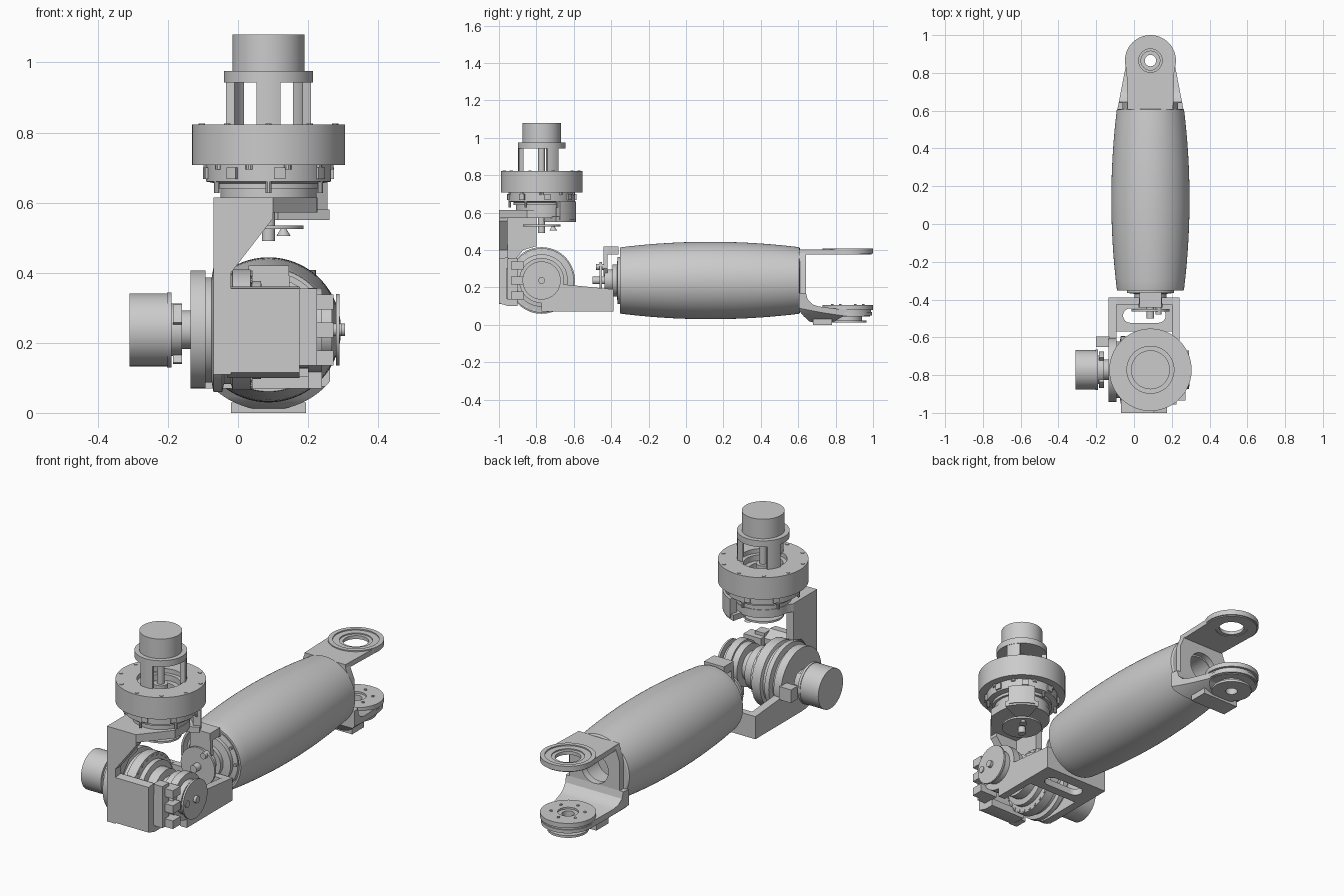
import bpy, bmesh
from math import sin, cos, pi, radians
from mathutils import Vector

if "Cube" in bpy.data.objects:
    bpy.data.objects.remove(bpy.data.objects["Cube"])

CX, CY, CZ = 0.087, -0.772, 0.237      # shoulder / elbow / forearm axis positions


def place(axis, u, v, w):
    return {'x': (w, u, v), 'y': (u, w, v), 'z': (u, v, w)}[axis]


def finish(name, bm):
    bmesh.ops.remove_doubles(bm, verts=bm.verts, dist=1e-5)
    bmesh.ops.recalc_face_normals(bm, faces=bm.faces)
    me = bpy.data.meshes.new(name)
    bm.to_mesh(me)
    bm.free()
    ob = bpy.data.objects.new(name, me)
    bpy.context.collection.objects.link(ob)
    return ob


def lathe(name, axis, c, prof, n=72):
    """Revolve a closed (radius, height) profile; radius 0 closes on the axis."""
    bm = bmesh.new()
    rings = [[bm.verts.new(place(axis, c[0] + r * cos(2 * pi * i / n), c[1] + r * sin(2 * pi * i / n), h))
              for i in range(n if r > 0 else 1)] for r, h in prof]
    for a, b in zip(rings, rings[1:] + rings[:1]):
        for i in range(n):
            f = [a[i % len(a)], a[(i + 1) % len(a)], b[(i + 1) % len(b)], b[i % len(b)]]
            f = list(dict.fromkeys(f))
            if len(f) > 2:
                bm.faces.new(f)
    return finish(name, bm)


def cyl(name, axis, c, r, lo, hi, n=64, hole=0):
    return lathe(name, axis, c, [(hole, lo), (r, lo), (r, hi), (hole, hi)], n)


def plate(name, axis, loops, lo, hi):
    """Extrude 2D outlines (first is outer, the rest are holes) along an axis."""
    cu = bpy.data.curves.new(name, 'CURVE')
    cu.dimensions, cu.fill_mode, cu.extrude = '2D', 'BOTH', (hi - lo) / 2
    for pts in loops:
        s = cu.splines.new('POLY')
        s.points.add(len(pts) - 1)
        for p, (u, v) in zip(s.points, pts):
            p.co = (u, v, 0, 1)
        s.use_cyclic_u = True
    tmp = bpy.data.objects.new(name, cu)
    bpy.context.collection.objects.link(tmp)
    me = bpy.data.meshes.new_from_object(tmp.evaluated_get(bpy.context.evaluated_depsgraph_get()))
    bm = bmesh.new()
    bm.from_mesh(me)
    for v in bm.verts:
        v.co = Vector(place(axis, v.co.x, v.co.y, v.co.z + (lo + hi) / 2))
    bpy.data.objects.remove(tmp)
    return finish(name, bm)


def box(name, x0, x1, y0, y1, z0, z1):
    return plate(name, 'z', [[(x0, y0), (x1, y0), (x1, y1), (x0, y1)]], z0, z1)


def arc(c, r, a0, a1, n=32):
    return [(c[0] + r * cos(radians(a0 + (a1 - a0) * i / n)),
             c[1] + r * sin(radians(a0 + (a1 - a0) * i / n))) for i in range(n + 1)]


def sector(c, r0, r1, a, half, n=10):
    return arc(c, r1, a - half, a + half, n) + arc(c, r0, a + half, a - half, n)


def circle(c, r, n=48):
    return arc(c, r, 0, 360, n)[:-1]


def bolts(name, axis, c, R, r, lo, hi, count, start=0):
    for i in range(count):
        a = radians(start + 360 * i / count)
        cyl(name, axis, (c[0] + R * cos(a), c[1] + R * sin(a)), r, lo, hi, 10)


def trim(ob, cutter, op='INTERSECT'):
    m = ob.modifiers.new('trim', 'BOOLEAN')
    m.object, m.operation, m.solver = cutter, op, 'EXACT'
    bpy.context.view_layer.objects.active = ob
    bpy.ops.object.modifier_apply(modifier=m.name)
    bpy.data.objects.remove(cutter)


# --- shoulder actuator (vertical axis) ---
S = (CX, CY)
cyl('shoulder_motor', 'z', S, 0.103, 0.97, 1.08)
cyl('motor_flange', 'z', S, 0.127, 0.943, 0.976)
for a in (-90, 30, 150):
    plate('cage_post', 'z', [sector(S, 0.1, 0.125, a, 16)], 0.815, 0.95)
lathe('shoulder_housing', 'z', S, [(0, 0.707), (0.218, 0.707), (0.218, 0.823), (0.115, 0.823),
      (0.115, 0.8), (0.095, 0.8), (0.095, 0.77), (0.07, 0.77), (0.07, 0.735), (0, 0.735)], 96)
bolts('housing_bolt', 'z', S, 0.2, 0.009, 0.82, 0.826, 10, 18)
cyl('motor_shaft', 'z', S, 0.018, 0.73, 0.95, 20)
cyl('shaft_coupling', 'z', S, 0.035, 0.73, 0.8, 24)
lathe('output_ring', 'z', S, [(0, 0.64), (0.15, 0.64), (0.15, 0.655), (0.178, 0.66), (0.178, 0.71), (0, 0.71)])
cyl('output_hub', 'z', S, 0.137, 0.61, 0.643)
for i in range(8):
    plate('clamp_tab', 'z', [sector(S, 0.16, 0.187, i * 45 + 10, 5, 3)], 0.668, 0.7)
bolts('clamp_bolt', 'z', S, 0.175, 0.011, 0.694, 0.709, 10)
bolts('lower_bolt', 'z', S, 0.17, 0.008, 0.628, 0.66, 6, 30)
# encoder hanging under the shoulder
plate('encoder_arm', 'z', [sector(S, 0.155, 0.195, 50, 20)], 0.56, 0.66)
plate('encoder_bridge', 'z', [sector(S, 0.03, 0.19, 50, 26)], 0.55, 0.58)
cyl('encoder_disc', 'z', S, 0.1, 0.525, 0.535)
cyl('encoder_shaft', 'z', S, 0.019, 0.49, 0.62, 20)
lathe('encoder_knob', 'z', (0.13, -0.71), [(0, 0.505), (0.02, 0.505), (0.008, 0.525), (0, 0.525)], 16)

# --- shoulder bracket ---
plate('bracket_top', 'z', [[(-0.07, -1), (0.1, -1), (0.225, -0.85)] + arc(S, 0.14, 0, 180, 24)
      + [(-0.07, -0.8)]], 0.572, 0.615)
plate('bracket_front', 'y', [[(-0.07, 0.615), (0.1, 0.615), (0.1, 0.555), (-0.02, 0.4), (-0.02, 0.11),
      (-0.07, 0.11)]], -1, -0.955)
plate('bracket_gusset', 'x', [[(-1, 0.11), (-1, 0.6), (-0.8, 0.6), (-0.8, 0.42), (-0.87, 0.4), (-0.92, 0.34),
      (-0.93, 0.11)]], -0.07, -0.03)
plate('bracket_block', 'x', [[(-1, 0.115), (-1, 0.355), (-0.955, 0.36), (-0.9, 0.33), (-0.9, 0.3), (-0.96, 0.3),
      (-0.96, 0.14), (-0.9, 0.14), (-0.9, 0.1), (-0.95, 0.1)]], -0.03, 0.175)

# --- elbow actuator (sideways axis) ---
E = (CY, CZ)
cyl('elbow_motor', 'x', E, 0.104, -0.309, -0.2)
cyl('elbow_motor_flange', 'x', E, 0.107, -0.203, -0.19)
plate('elbow_motor_mount', 'x', [circle(E, 0.075)], -0.19, -0.16)
for a in (-90, 30, 150):
    plate('elbow_motor_lug', 'x', [sector(E, 0.06, 0.098, a, 18)], -0.186, -0.16)
cyl('elbow_motor_neck', 'x', E, 0.055, -0.165, -0.13)
box('elbow_motor_stay', -0.2, -0.13, -0.65, -0.595, 0.2, 0.27)
lathe('elbow_drum', 'x', E, [(0, -0.095), (0.15, -0.095), (0.15, -0.075), (0.178, -0.07), (0.178, -0.045),
      (0.155, -0.04), (0.155, -0.02), (0.172, -0.015), (0.172, 0.035), (0.14, 0.04), (0.14, 0.065),
      (0.11, 0.07), (0.11, 0.12), (0.075, 0.125), (0.075, 0.16), (0.11, 0.165), (0.11, 0.2), (0, 0.2)])
bolts('drum_bolt', 'x', E, 0.162, 0.008, 0.03, 0.041, 24)

# --- elbow fork: two round-ended side plates, floor with slot and end wall ---
def fork_side(r):
    return [(-0.39, 0.07), (-0.39, 0.19)] + [p for p in arc(E, r, -10, 270, 60)
                                             if p[1] > 0.07 and (p[0] < -0.62 or p[1] > 0.19)] + [(CY, 0.07)]


plate('fork_side_left', 'x', [fork_side(0.17)], -0.136, -0.093)
plate('fork_side_right', 'x', [fork_side(0.12)], 0.2, 0.24)
slot = arc((-0.02, -0.485), 0.038, 90, 270, 12) + arc((0.13, -0.485), 0.038, -90, 90, 12)
plate('fork_floor', 'z', [[(-0.136, -0.39), (0.24, -0.39), (0.24, -0.6), (0.2, -0.57), (-0.093, -0.57),
      (-0.136, -0.6)], slot], 0.07, 0.105)
box('fork_end_wall', -0.136, 0.24, -0.425, -0.388, 0.07, 0.19)
# elbow encoder
cyl('elbow_encoder_hub', 'x', E, 0.088, 0.235, 0.268)
cyl('elbow_encoder_disc', 'x', E, 0.102, 0.28, 0.29)
cyl('elbow_encoder_shaft', 'x', E, 0.018, 0.2, 0.305, 20)
cyl('elbow_encoder_pin', 'x', (CY - 0.07, CZ), 0.018, 0.26, 0.295, 16)
for z in (0.16, 0.24, 0.32):
    box('elbow_encoder_prong', 0.17, 0.272, -0.935, -0.87, z - 0.025, z + 0.018)
box('elbow_encoder_mount', 0.17, 0.225, -0.955, -0.9, 0.135, 0.355)

# --- forearm barrel: bulged shell with recessed rear end ---
F = (CX, CZ)
outer = []
for i in range(21):
    t = i / 20
    outer.append((0.178 + 0.029 * (1 - (2 * t - 1) ** 2), -0.345 + 0.95 * t))
lathe('forearm_barrel', 'y', F, [(0, -0.3), (0.165, -0.3), (0.165, -0.352), (0.176, -0.352)] + outer
      + [(0.17, 0.61), (0.085, 0.61), (0.085, 0.5), (0, 0.5)], 96)
lathe('forearm_rear_ring', 'y', F, [(0, -0.29), (0.15, -0.29), (0.15, -0.34), (0.125, -0.345), (0.125, -0.365),
      (0.085, -0.37), (0.085, -0.392), (0, -0.392)])
bolts('rear_ring_bolt', 'y', F, 0.14, 0.008, -0.352, -0.33, 10)
# wrist encoder behind the barrel
cyl('wrist_encoder_disc', 'y', F, 0.1, -0.462, -0.45)
cyl('wrist_encoder_shaft', 'y', F, 0.02, -0.5, -0.38, 20)
cyl('wrist_encoder_pin', 'y', (0.13, 0.31), 0.016, -0.48, -0.44, 16)
cyl('wrist_encoder_hub', 'y', F, 0.06, -0.435, -0.38, 32)
box('wrist_encoder_arm', 0.03, 0.145, -0.44, -0.36, 0.375, 0.42)
plate('wrist_encoder_plate', 'y', [[(0.03, 0.42), (0.145, 0.42), (0.15, 0.3), (0.12, 0.26), (0.055, 0.26),
      (0.025, 0.3)]], -0.442, -0.42)

# --- wrist fork ---
H = (CX, 0.865)
def tongue(half, y0, r):
    return [(CX + half, y0)] + arc(H, r, 0, 180, 40) + [(CX - half, y0)]


plate('upper_finger', 'z', [tongue(0.12, 0.605, 0.128), circle(H, 0.08)], 0.375, 0.402)
cyl('upper_finger_rim', 'z', H, 0.135, 0.38, 0.408, hole=0.112)
cyl('upper_bearing_lip', 'z', H, 0.084, 0.378, 0.396, hole=0.062)
wall = plate('fork_back_wall', 'y', [[(-0.06, 0.1), (0.234, 0.1), (0.234, 0.32), (0.2, 0.402), (-0.03, 0.402),
             (-0.06, 0.32)], circle((CX, 0.25), 0.08)], 0.605, 0.642)
# lower shell: side profile trimmed by the plan outline and a round section
shell = plate('lower_finger_shell', 'x', [[(0.605, 0.17), (0.642, 0.17), (0.65, 0.135), (0.675, 0.11), (0.71, 0.098),
              (0.86, 0.078), (1.0, 0.078), (1.0, 0.05), (0.84, 0.045), (0.78, 0.012), (0.7, 0.008), (0.66, 0.018),
              (0.63, 0.045), (0.605, 0.075)]], -0.15, 0.32)
trim(shell, plate('plan_cutter', 'z', [tongue(0.178, 0.59, 0.125)], -0.1, 0.3))
trim(shell, cyl('round_cutter', 'y', F, 0.229, 0.5, 1.1, 96))
trim(shell, cyl('hole_cutter', 'z', H, 0.05, -0.1, 0.3, 48), 'DIFFERENCE')
cyl('lower_finger_disc', 'z', H, 0.135, 0.08, 0.105, hole=0.05)
cyl('lower_finger_groove', 'z', H, 0.12, 0.045, 0.08, hole=0.05)
cyl('lower_finger_rim', 'z', H, 0.13, 0.05, 0.068, hole=0.05)
cyl('lower_hub', 'z', H, 0.075, 0.02, 0.05, hole=0.03)
cyl('lower_hub_cap', 'z', H, 0.1, 0.012, 0.024, hole=0.03)
cyl('lower_hub_sleeve', 'z', H, 0.052, 0.03, 0.095, hole=0.03)
bolts('lower_disc_bolt', 'z', H, 0.082, 0.007, 0.1, 0.11, 6, 30)
box('shell_foot', -0.02, 0.194, 0.68, 0.78, 0.0, 0.03)

# shading: smooth curves, sharp edges kept
for ob in bpy.context.scene.objects:
    ob.select_set(True)
bpy.ops.object.shade_smooth_by_angle(angle=radians(30))
